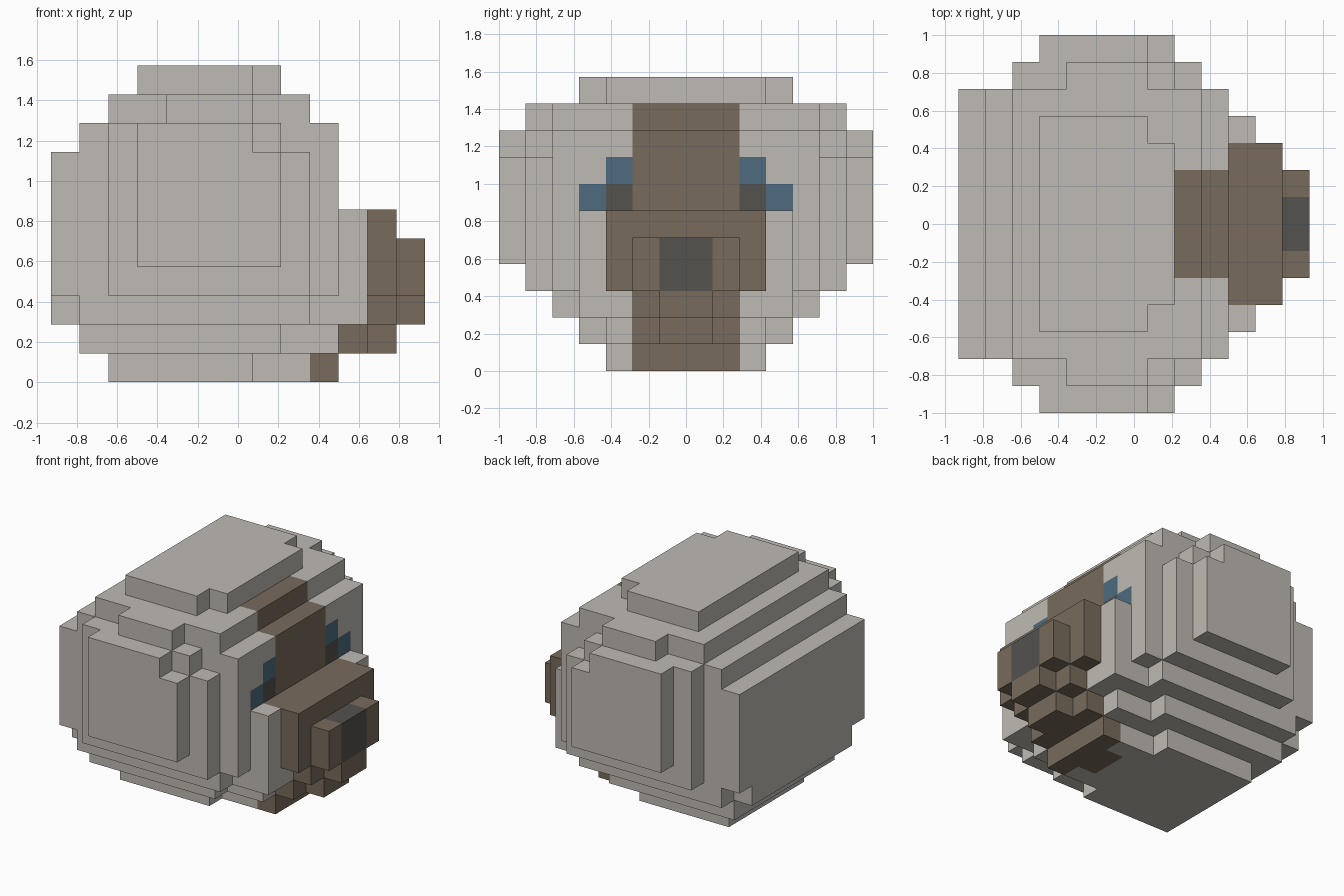
import bpy
import bmesh
import math
from mathutils import Vector

if "Cube" in bpy.data.objects:
    bpy.data.objects.remove(bpy.data.objects["Cube"], do_unlink=True)

UNIT = 1 / 7  # edge length of one block
blocks = {}   # grid cell -> name of the part that owns it


def material(name, srgb):
    lin = [((c / 255 + 0.055) / 1.055) ** 2.4 for c in srgb] + [1.0]
    m = bpy.data.materials.new(name)
    m.use_nodes = True
    m.diffuse_color = lin
    m.node_tree.nodes["Principled BSDF"].inputs["Base Color"].default_value = lin
    return m


def box(part, x0, x1, half, z0, z1, inner=0):
    """Claim a box of blocks on both sides, from inner to half in y."""
    for x in range(x0, x1):
        for y in range(inner, half):
            for z in range(z0, z1):
                blocks[x, y, z] = part
                blocks[x, -y - 1, z] = part


def build_part(name, mat):
    """Skin the exposed sides of a part's blocks and merge flat areas."""
    bm = bmesh.new()
    for cell, owner in blocks.items():
        if owner != name:
            continue
        for axis in range(3):
            u, v = (axis + 1) % 3, (axis + 2) % 3
            for side in (0, 1):
                step = list(cell)
                step[axis] += 2 * side - 1
                if tuple(step) in blocks:
                    continue
                quad = []
                for a, b in ((0, 0), (1, 0), (1, 1), (0, 1)):
                    p = Vector(cell)
                    p[axis] += side
                    p[u] += a
                    p[v] += b
                    p.x -= 6.5
                    quad.append(bm.verts.new(p * UNIT))
                bm.faces.new(quad if side else quad[::-1])
    bmesh.ops.remove_doubles(bm, verts=bm.verts, dist=0.001)
    bmesh.ops.dissolve_limit(bm, angle_limit=math.radians(1),
                             verts=bm.verts, edges=bm.edges)
    mesh = bpy.data.meshes.new(name)
    bm.to_mesh(mesh)
    bm.free()
    mesh.materials.append(mat)
    bpy.context.collection.objects.link(bpy.data.objects.new(name, mesh))


# Belly: each layer is wider and longer than the one below
for z in range(3):
    box("body", 2 - z, 10 + z // 2, z + 2, z, z + 1)
    box("body", max(1, 2 - z), 7 + z, z + 3, z, z + 1)

# Main bulk: the back steps inward towards the crown
for k in range(3):
    box("body", k, 10 - k // 2, 5, 3, 8 + k)

# Crown plate with cut front corners
box("body", 3, 7, 4, 10, 11)
box("body", 7, 8, 3, 10, 11)

# Stepped flanks, each with a notched upper front corner
box("body", 2, 9, 6, 3, 8)
box("body", 2, 8, 6, 8, 9)
box("body", 4, 7, 6, 9, 10)
box("body", 3, 8, 7, 4, 8)
box("body", 3, 7, 7, 8, 9)

# Cheeks beside the snout
box("body", 10, 11, 4, 3, 6)

# Brown blaze running down the forehead
box("forehead_blaze", 8, 9, 2, 9, 10)
box("forehead_blaze", 9, 10, 2, 6, 9)

# Snout with the nose set into its tip
box("snout", 10, 12, 3, 3, 6)
box("snout", 12, 13, 2, 3, 5)
box("nose", 12, 13, 1, 3, 5)

# Jaw: stairs from the throat to the chin, with a narrow keel
box("jaw", 8, 9, 1, 0, 1)
for z in range(3):
    box("jaw", z + 9, z + 10, 2, z, z + 1)
    if z:
        box("jaw", z + 10, z + 11, 1, z, z + 1)

# Eyes: blue around a dark pupil on each side of the blaze
box("eyes", 9, 10, 3, 7, 8, inner=2)
box("eyes", 9, 10, 4, 6, 7, inner=3)
box("pupils", 9, 10, 3, 6, 7, inner=2)

grey = material("warm_grey", (191, 186, 179))
brown = material("brown", (120, 107, 92))
blue = material("blue", (78, 107, 128))
dark = material("dark_grey", (84, 82, 79))

build_part("body", grey)
for part in ("forehead_blaze", "snout", "jaw"):
    build_part(part, brown)
build_part("eyes", blue)
for part in ("nose", "pupils"):
    build_part(part, dark)
